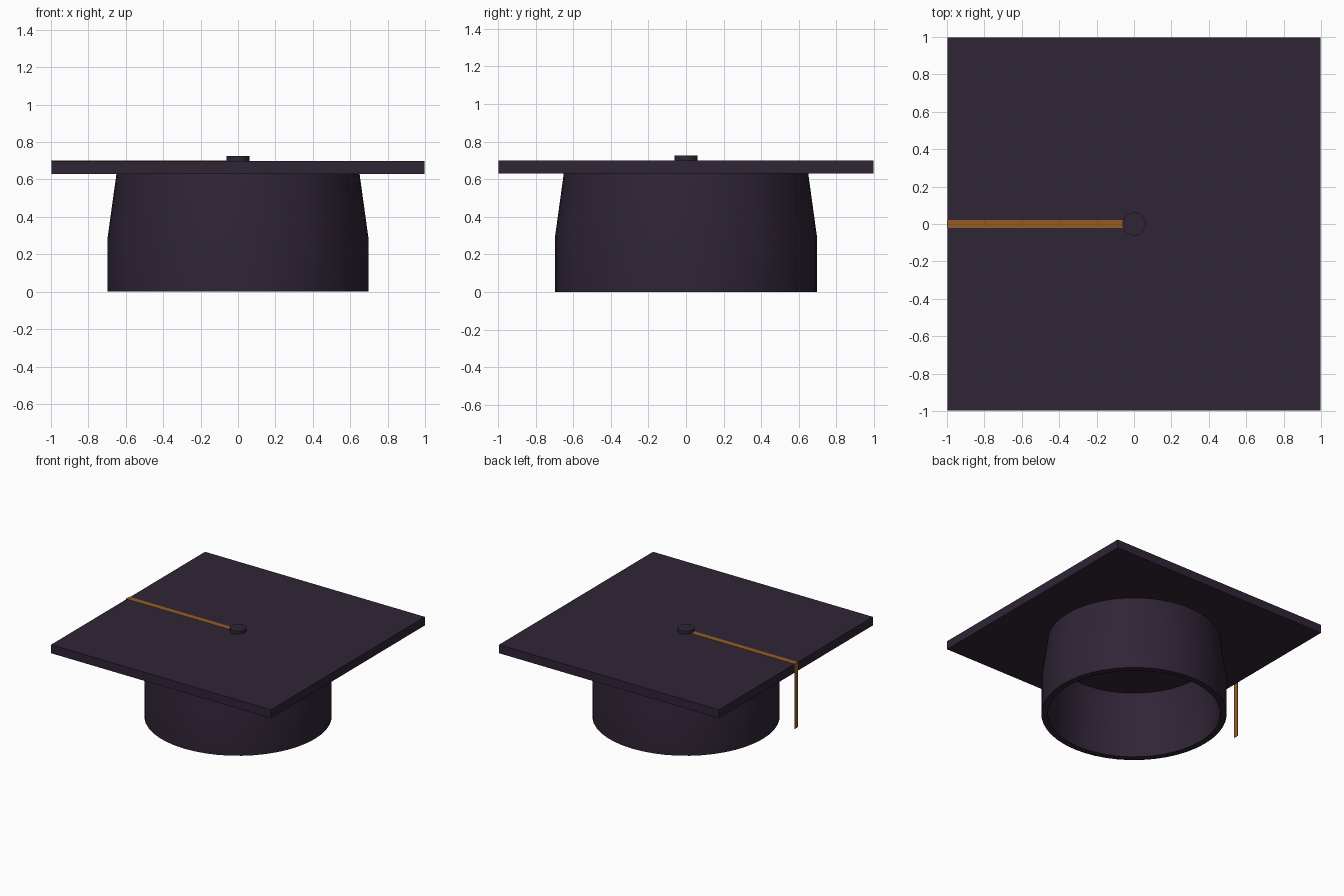
import bpy
import bmesh
from math import cos, sin, tau, radians

cube = bpy.data.objects.get("Cube")
if cube:
    bpy.data.objects.remove(cube, do_unlink=True)


def make_material(name, rgb):
    mat = bpy.data.materials.new(name)
    mat.use_nodes = True
    mat.diffuse_color = (*rgb, 1)
    bsdf = next(n for n in mat.node_tree.nodes if n.type == 'BSDF_PRINCIPLED')
    bsdf.inputs["Base Color"].default_value = (*rgb, 1)
    return mat


def add_object(name, bm, mat, smooth=False):
    bmesh.ops.recalc_face_normals(bm, faces=bm.faces)
    mesh = bpy.data.meshes.new(name)
    bm.to_mesh(mesh)
    bm.free()
    obj = bpy.data.objects.new(name, mesh)
    bpy.context.collection.objects.link(obj)
    mesh.materials.append(mat)
    if smooth:
        bpy.ops.object.select_all(action='DESELECT')
        obj.select_set(True)
        bpy.context.view_layer.objects.active = obj
        bpy.ops.object.shade_smooth_by_angle(angle=radians(30))
    return obj


def lathe(name, profile, segments, mat):
    """Turn a radius/height profile about z and cap both ends."""
    bm = bmesh.new()
    rings = [[bm.verts.new((r * cos(tau * i / segments), r * sin(tau * i / segments), z))
              for i in range(segments)] for r, z in profile]
    for low, high in zip(rings, rings[1:]):
        for i in range(segments):
            j = (i + 1) % segments
            bm.faces.new((low[i], low[j], high[j], high[i]))
    bm.faces.new(rings[0])
    bm.faces.new(rings[-1])
    return add_object(name, bm, mat, smooth=True)


purple = make_material("dark purple cloth", (0.029, 0.018, 0.037))
gold = make_material("gold cord", (0.29, 0.108, 0.018))

# Hollow skull cap: outside wall, open rim, inside wall and ceiling
lathe("skull_cap", [(0.65, 0.63), (0.697, 0.29), (0.697, 0),
                    (0.648, 0), (0.648, 0.29), (0.61, 0.53)], 48, purple)

# Square board
bm = bmesh.new()
bmesh.ops.create_cube(bm, size=1)
bmesh.ops.scale(bm, vec=(1.994, 1.994, 0.07), verts=bm.verts)
bmesh.ops.translate(bm, vec=(0, 0, 0.665), verts=bm.verts)
add_object("board", bm, purple)

# Button in the middle of the board
lathe("button", [(0.062, 0.695), (0.062, 0.726)], 32, purple)

# Flat cord from the button over the right edge, hanging down
bm = bmesh.new()
path = [(-0.03, 0.703), (-1, 0.703), (-1, 0.17)]
pairs = [[bm.verts.new((x, y, z)) for y in (-0.021, 0.021)] for x, z in path]
for (a, b), (c, d) in zip(pairs, pairs[1:]):
    bm.faces.new((a, b, d, c))
cord = add_object("tassel_cord", bm, gold)
thickness = cord.modifiers.new("thickness", 'SOLIDIFY')
thickness.thickness = 0.002
thickness.offset = 0
